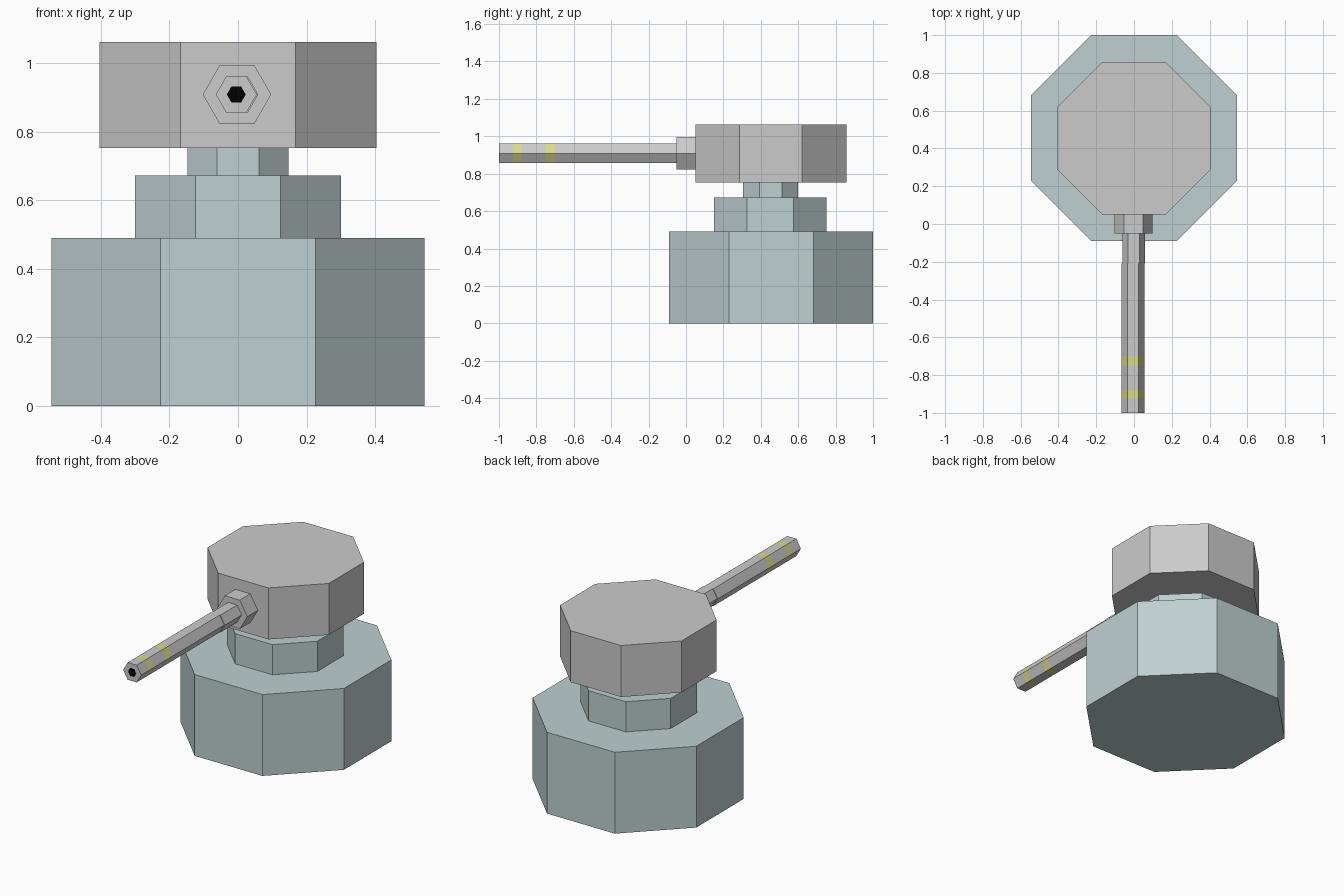
import bpy, bmesh, math
from mathutils import Matrix, Vector

if "Cube" in bpy.data.objects:
    bpy.data.objects.remove(bpy.data.objects["Cube"])


def material(name, r, g, b):
    m = bpy.data.materials.new(name)
    m.diffuse_color = (r, g, b, 1)
    m.use_nodes = True
    m.node_tree.nodes["Principled BSDF"].inputs["Base Color"].default_value = m.diffuse_color
    return m


teal = material("blue_grey", 0.52, 0.63, 0.64)
steel = material("pale_grey", 0.68, 0.71, 0.70)
yellow = material("band_yellow", 0.70, 0.70, 0.25)
black = material("bore_black", 0.0, 0.0, 0.0)


def prism(bm, sides, radius, start, end, turn=0.0):
    """Capped prism of given corner radius running from start to end."""
    start, end = Vector(start), Vector(end)
    axis = end - start
    tilt = Vector((0, 0, 1)).rotation_difference(axis).to_matrix().to_4x4()
    mat = Matrix.Translation((start + end) / 2) @ tilt @ Matrix.Rotation(turn, 4, 'Z')
    bmesh.ops.create_cone(bm, cap_ends=True, segments=sides, radius1=radius,
                          radius2=radius, depth=axis.length, matrix=mat)


def finish(name, bm, mats):
    bmesh.ops.recalc_face_normals(bm, faces=bm.faces[:])
    me = bpy.data.meshes.new(name)
    bm.to_mesh(me)
    bm.free()
    for m in mats:
        me.materials.append(m)
    ob = bpy.data.objects.new(name, me)
    bpy.context.collection.objects.link(ob)
    return ob


# Octagonal tiers: name, half width, centre y, bottom z, top z, material
for name, half, y, z0, z1, mat in (
        ("base", 0.545, 0.455, 0.0, 0.49, teal),
        ("collar", 0.30, 0.45, 0.49, 0.672, teal),
        ("neck", 0.147, 0.453, 0.672, 0.753, teal),
        ("turret_head", 0.404, 0.454, 0.753, 1.063, steel)):
    bm = bmesh.new()
    prism(bm, 8, half / math.cos(math.pi / 8), (0, y, z0), (0, y, z1), math.pi / 8)
    finish(name, bm, [mat])

# Hexagonal barrel parts, flat side up
GX, GZ = -0.005, 0.909
HEX_TURN = math.pi / 2

# Barrel mount and the slightly offset rear sleeve
for name, x, r, y0, y1 in (("barrel_mount", GX + 0.002, 0.10, -0.05, 0.06),
                           ("barrel_sleeve", GX + 0.004, 0.06, -0.21, -0.05)):
    bm = bmesh.new()
    prism(bm, 6, r, (x, y0, GZ), (x, y1, GZ), HEX_TURN)
    finish(name, bm, [steel])

# Barrel with painted bands and a dark bore
bands = ((-0.925, -0.88), (-0.75, -0.70))
bm = bmesh.new()
prism(bm, 6, 0.06, (GX, -1.0, GZ), (GX, -0.21, GZ), HEX_TURN)
for y in (v for band in bands for v in band):
    bmesh.ops.bisect_plane(bm, geom=bm.verts[:] + bm.edges[:] + bm.faces[:],
                           plane_co=(0, y, 0), plane_no=(0, 1, 0))
for f in bm.faces:
    if any(a < f.calc_center_median().y < b for a, b in bands):
        f.material_index = 1
muzzle = min(bm.faces, key=lambda f: f.calc_center_median().y)
bmesh.ops.inset_region(bm, faces=[muzzle], thickness=0.028, use_even_offset=True)
muzzle.material_index = 2
finish("barrel", bm, [steel, yellow, black])

# Turn hexagons if needed so that corners point sideways
for ob in bpy.data.objects:
    if ob.name.startswith("barrel"):
        me = ob.data
        xs = [v.co.x for v in me.vertices]
        zs = [v.co.z for v in me.vertices]
        if max(zs) - min(zs) > max(xs) - min(xs):
            cx, cz = (max(xs) + min(xs)) / 2, (max(zs) + min(zs)) / 2
            pivot = Matrix.Translation((cx, 0, cz))
            me.transform(pivot @ Matrix.Rotation(math.pi / 6, 4, 'Y') @ pivot.inverted())
